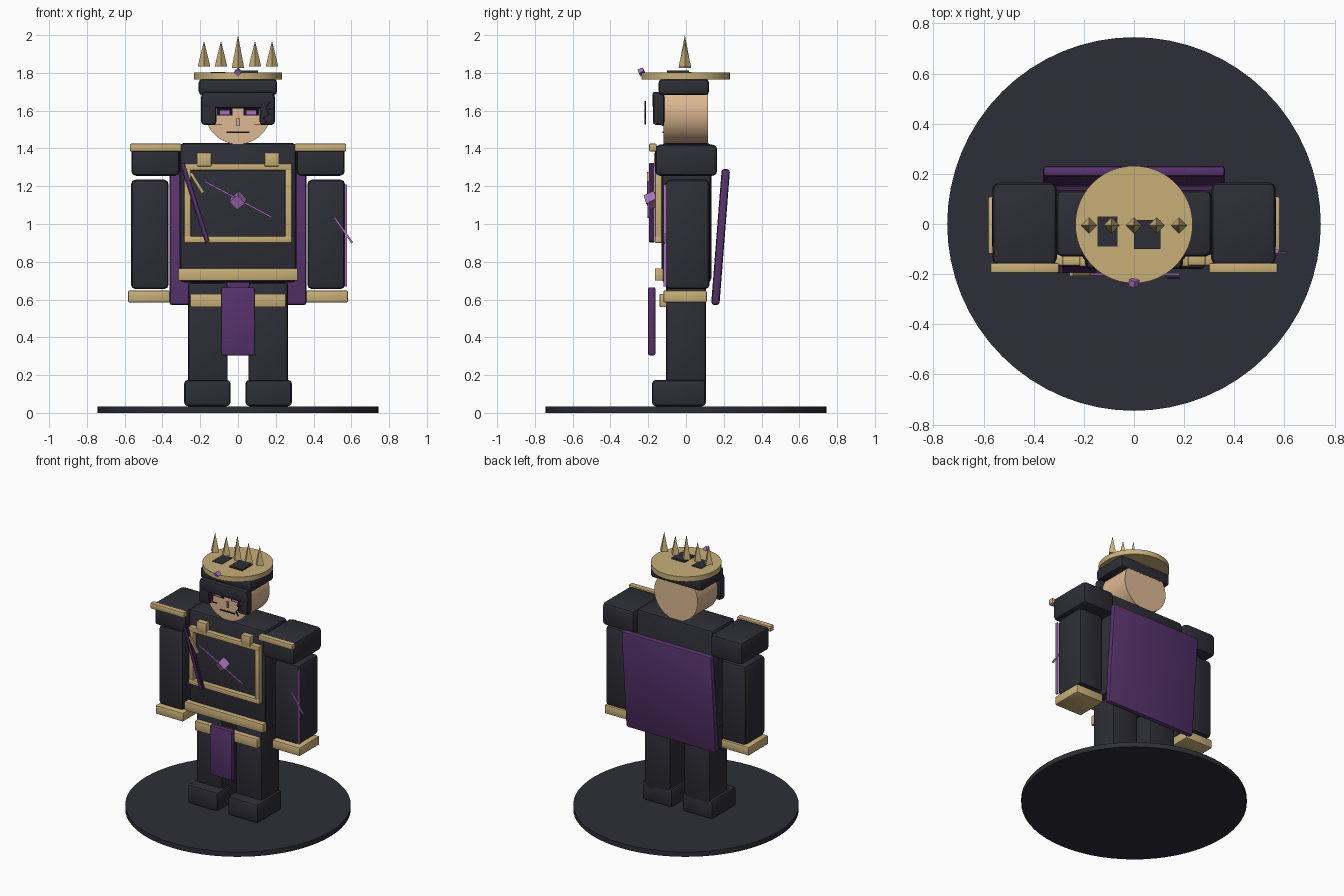
import bpy, bmesh, math
from mathutils import Vector, Matrix

cube = bpy.data.objects.get("Cube")
if cube:
    bpy.data.objects.remove(cube, do_unlink=True)


def material(name, rgb):
    m = bpy.data.materials.new(name)
    m.use_nodes = True
    m.diffuse_color = (*rgb, 1)
    m.node_tree.nodes["Principled BSDF"].inputs["Base Color"].default_value = (*rgb, 1)
    return m


DARK = material("charcoal", (0.027, 0.027, 0.038))
BLACK = material("black", (0.006, 0.005, 0.008))
GOLD = material("gold", (0.58, 0.43, 0.19))
PURPLE = material("royal purple", (0.095, 0.033, 0.15))
DEEP = material("deep purple", (0.04, 0.012, 0.07))
VIOLET = material("light violet", (0.40, 0.17, 0.52))
SKIN = material("skin", (0.72, 0.48, 0.29))


def finish(name, bm, mat, loc=(0, 0, 0), rot=(0, 0, 0), smooth=False):
    me = bpy.data.meshes.new(name)
    bm.to_mesh(me)
    bm.free()
    me.materials.append(mat)
    ob = bpy.data.objects.new(name, me)
    bpy.context.collection.objects.link(ob)
    ob.location, ob.rotation_euler = loc, rot
    if smooth:
        bpy.ops.object.select_all(action='DESELECT')
        ob.select_set(True)
        bpy.context.view_layer.objects.active = ob
        bpy.ops.object.shade_smooth_by_angle()
    return ob


def box(name, x, y, z, mat, bevel=0.0, rot=(0, 0, 0)):
    """Box given by its ranges on each axis, with optional rounded edges."""
    bm = bmesh.new()
    size = [r[1] - r[0] for r in (x, y, z)]
    bmesh.ops.create_cube(bm, size=1, matrix=Matrix.Diagonal((*size, 1)))
    if bevel:
        bmesh.ops.bevel(bm, geom=bm.edges[:], offset=bevel, segments=2,
                        profile=0.5, affect='EDGES')
    centre = [sum(r) / 2 for r in (x, y, z)]
    return finish(name, bm, mat, centre, rot, smooth=bevel > 0)


def bar(name, a, b, width, depth, y, mat):
    """Flat bar between two (x, z) points at depth y."""
    dx, dz = b[0] - a[0], b[1] - a[1]
    half = math.hypot(dx, dz) / 2
    cx, cz = (a[0] + b[0]) / 2, (a[1] + b[1]) / 2
    return box(name, (cx - half, cx + half), (y - depth / 2, y + depth / 2),
               (cz - width / 2, cz + width / 2), mat, rot=(0, -math.atan2(dz, dx), 0))


def cone(name, r1, r2, height, sides, loc, mat, rot=(0, 0, 0), smooth=False):
    bm = bmesh.new()
    bmesh.ops.create_cone(bm, cap_ends=True, segments=sides, radius1=r1,
                          radius2=r2, depth=height)
    return finish(name, bm, mat, loc, rot, smooth)


def gem(name, size, loc):
    bm = bmesh.new()
    bmesh.ops.create_cube(bm, size=size)
    finish(name, bm, VIOLET, loc, (0.6, math.pi / 4, 0.3))


# Stand
cone("stand", 0.745, 0.745, 0.035, 64, (0, 0, 0.0175), DARK, smooth=True)

# Mirrored limbs and their trim
for side, s in (("right", -1), ("left", 1)):
    def span(a, b):
        return tuple(sorted((a * s, b * s)))
    box(side + "_boot", span(0.04, 0.285), (-0.18, 0.105), (0.035, 0.175), DARK, 0.02)
    box(side + "_leg", span(0.055, 0.265), (-0.105, 0.105), (0.12, 0.69), DARK, 0.015)
    box(side + "_arm", span(0.367, 0.567), (-0.11, 0.125), (0.655, 1.235), DARK, 0.025)
    box(side + "_cuff", span(0.36, 0.582), (-0.12, 0.11), (0.585, 0.648), GOLD, 0.008)
    box(side + "_shoulder_pad", span(0.308, 0.565), (-0.163, 0.165), (1.255, 1.42), DARK, 0.025)
    box(side + "_shoulder_trim", span(0.3, 0.573), (-0.195, -0.155), (1.385, 1.425), GOLD, 0.006)
    box(side + "_chest_buckle", span(0.14, 0.218), (-0.17, -0.125), (1.305, 1.378), GOLD, 0.006)

# Torso, chest frame and belts
box("torso", (-0.31, 0.31), (-0.13, 0.135), (0.69, 1.43), DARK, 0.025)
for name, z in (("upper", 1.302), ("lower", 0.918)):
    box("frame_" + name, (-0.285, 0.285), (-0.165, -0.125), (z - 0.018, z + 0.018), GOLD, 0.005)
for name, x in (("right", -0.267), ("left", 0.267)):
    box("frame_" + name, (x - 0.018, x + 0.018), (-0.163, -0.125), (0.9, 1.32), GOLD, 0.005)
box("upper_belt", (-0.317, 0.317), (-0.165, -0.12), (0.70, 0.765), GOLD, 0.006)
box("lower_belt", (-0.253, 0.253), (-0.14, -0.095), (0.56, 0.63), GOLD, 0.006)
box("tabard", (-0.09, 0.09), (-0.2, -0.162), (0.305, 0.665), PURPLE, 0.008)

# Cape leaning outward at the top
box("cape", (-0.363, 0.363), (0.161, 0.205), (0.57, 1.292), PURPLE, 0.015,
    rot=(-0.078, 0, 0))

# Chest ornaments
bar("sash", (-0.295, 1.32), (-0.162, 0.905), 0.026, 0.025, -0.182, DEEP)
bar("sash_edge", (-0.293, 1.32), (-0.16, 0.905), 0.01, 0.028, -0.182, PURPLE)
bar("gold_cord", (-0.25, 1.27), (-0.185, 1.165), 0.016, 0.014, -0.2, GOLD)
bar("chest_chain", (-0.175, 1.225), (0.18, 1.035), 0.009, 0.009, -0.2, VIOLET)
gem("chest_gem", 0.06, (0, -0.18, 1.125))

# Left arm ornaments
box("arm_rod", (0.565, 0.577), (-0.118, -0.102), (0.67, 1.21), VIOLET)
bar("arm_slash", (0.51, 1.035), (0.605, 0.90), 0.01, 0.01, -0.115, VIOLET)

# Head: a drum facing forward
cone("head", 0.175, 0.175, 0.235, 48, (0, -0.002, 1.597), SKIN,
     rot=(math.pi / 2, 0, 0), smooth=True)

# Hair
box("hair_cap", (-0.208, 0.207), (-0.145, 0.122), (1.682, 1.768), DARK, 0.02)
box("hair_fringe", (-0.19, 0.19), (-0.178, -0.12), (1.612, 1.7), DARK, 0.015)
box("right_hair_lock", (-0.195, -0.115), (-0.175, -0.115), (1.525, 1.69), DARK, 0.015)
box("left_hair_lock", (0.115, 0.195), (-0.175, -0.115), (1.525, 1.69), DARK, 0.015)
box("right_hair_tuft", (-0.145, -0.065), (-0.09, 0.03), (1.7, 1.806), DARK)
box("left_hair_tuft", (0, 0.105), (-0.1, 0.015), (1.7, 1.812), DARK)

# Face details
for side, s in (("right", -1), ("left", 1)):
    box(side + "_eye_socket", (s * 0.07 - 0.04, s * 0.07 + 0.04), (-0.126, -0.118), (1.575, 1.615), BLACK)
    box(side + "_iris", (s * 0.07 - 0.026, s * 0.07 + 0.026), (-0.133, -0.125), (1.581, 1.6), VIOLET)
    box(side + "_cheek_line", (s * 0.11 - 0.025, s * 0.11 + 0.025), (-0.125, -0.118), (1.523, 1.528), BLACK)
    box(side + "_nose_line", (s * 0.007 - 0.002, s * 0.007 + 0.002), (-0.127, -0.118), (1.518, 1.56), BLACK)
box("nose", (-0.006, 0.006), (-0.13, -0.118), (1.518, 1.56), SKIN)
box("mouth", (-0.06, 0.06), (-0.125, -0.118), (1.482, 1.49), BLACK)

# Jagged mark beside the left eye
mark = [(0.17, 1.65), (0.145, 1.61), (0.165, 1.585), (0.135, 1.56), (0.155, 1.53)]
for i, (a, b) in enumerate(zip(mark, mark[1:])):
    bar("face_mark_%d" % i, a, b, 0.007, 0.008, -0.215, DEEP)
bar("face_mark_branch", (0.145, 1.61), (0.182, 1.61), 0.006, 0.008, -0.215, DEEP)

# Crown
cone("crown_brim", 0.234, 0.234, 0.036, 48, (0, -0.002, 1.784), GOLD, smooth=True)
for i in range(-2, 3):
    low, high = (1.825, 2.0) if i == 0 else (1.835, 1.97)
    cone("crown_spike_%d" % (i + 3), 0.033, 0, high - low, 4,
         (i * 0.09, -0.006, (low + high) / 2), GOLD)
gem("crown_gem", 0.028, (0, -0.235, 1.805))
